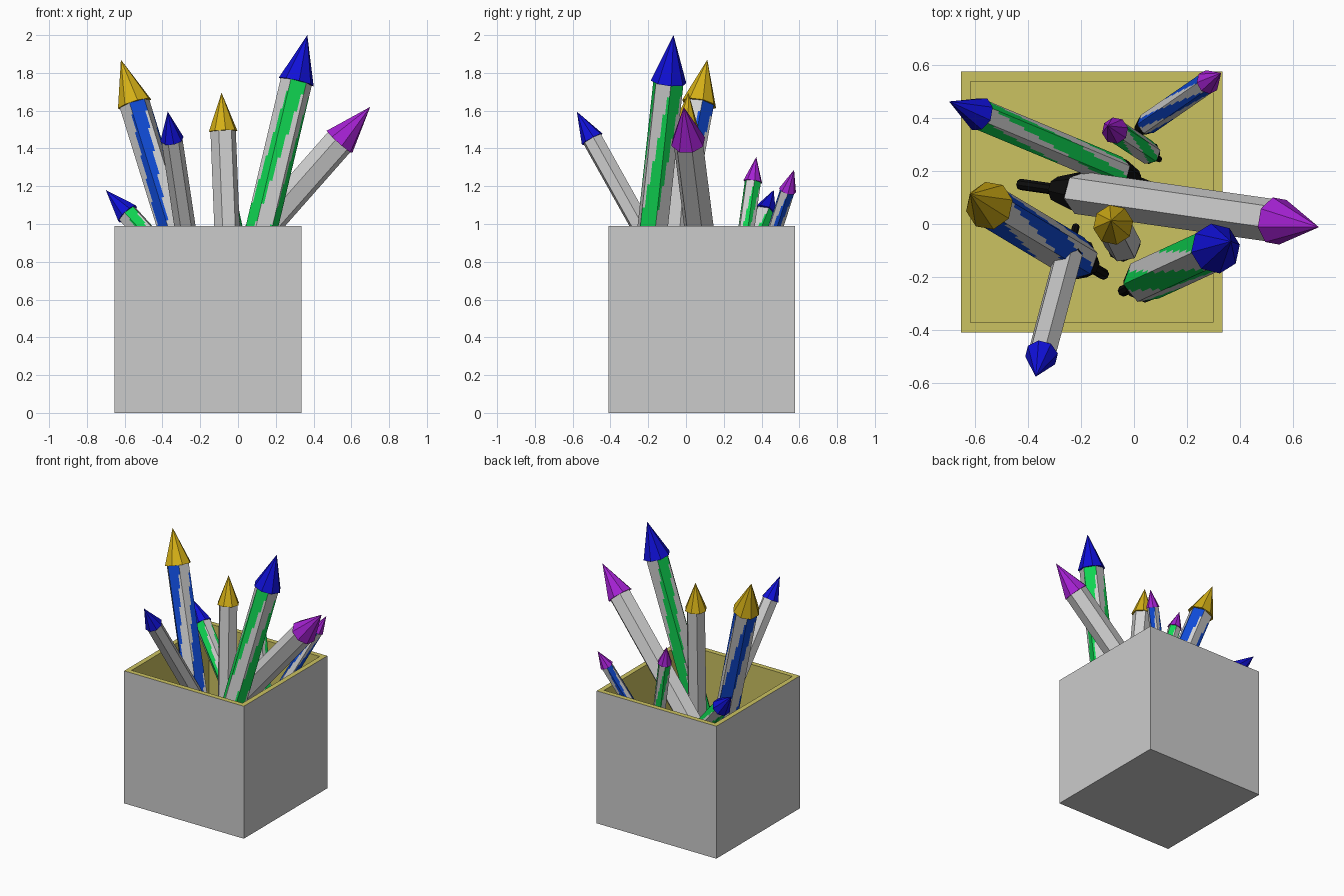
import bpy, bmesh, math
from mathutils import Vector, Matrix

if "Cube" in bpy.data.objects:
    bpy.data.objects.remove(bpy.data.objects["Cube"])


def material(name, rgb):
    m = bpy.data.materials.new(name)
    m.diffuse_color = (*rgb, 1)
    m.use_nodes = True
    m.node_tree.nodes["Principled BSDF"].inputs["Base Color"].default_value = m.diffuse_color
    return m


GREY = material("grey", (0.6, 0.6, 0.6))
YELLOW = material("pale yellow", (0.6, 0.54, 0.12))
WHITE = material("light grey", (0.64, 0.64, 0.64))
BLACK = material("black", (0.004, 0.004, 0.004))
GOLD = material("gold", (0.66, 0.43, 0.008))
NAVY = material("deep blue", (0.005, 0.005, 0.68))
PURPLE = material("purple", (0.37, 0.015, 0.64))
GREEN = material("green", (0.005, 0.68, 0.085))
BLUE = material("blue", (0.005, 0.07, 0.68))


def finish(bm, name, mats):
    me = bpy.data.meshes.new(name)
    bmesh.ops.recalc_face_normals(bm, faces=bm.faces[:])
    bm.to_mesh(me)
    bm.free()
    for m in mats:
        me.materials.append(m)
    ob = bpy.data.objects.new(name, me)
    bpy.context.collection.objects.link(ob)
    return ob


# Square pot: grey outside, yellow rim and inside
X0, X1, Y0, Y1, TOP, WALL = -0.655, 0.335, -0.41, 0.577, 0.99, 0.052
bm = bmesh.new()
bmesh.ops.create_cube(bm, size=1, matrix=Matrix.Translation(
    ((X0 + X1) / 2, (Y0 + Y1) / 2, TOP / 2)) @ Matrix.Diagonal((X1 - X0, Y1 - Y0, TOP, 1)))
bm.faces.ensure_lookup_table()
top = max(bm.faces, key=lambda f: f.calc_center_median().z)
outside = [f for f in bm.faces if f != top]
bmesh.ops.inset_region(bm, faces=[top], thickness=WALL)
floor = bmesh.ops.extrude_discrete_faces(bm, faces=[top])["faces"][0]
bmesh.ops.translate(bm, verts=floor.verts[:], vec=(0, 0, WALL - TOP))
for f in bm.faces:
    f.material_index = 0 if f in outside else 1
finish(bm, "pot", [GREY, YELLOW])


# Pencil profile along a unit length, from the writing end (0) to the cone tip (1)
NIB_R, COLLAR_R, BODY_R, CAP_R = 0.0125, 0.029, 0.048, 0.054
COLLAR_Z, BODY_Z, CAP_Z = 0.125, 0.2, 0.856


def loft(bm, rings, sides, mat, turn=0.0):
    """Stack of (radius, height) regular polygons, closed at both ends."""
    loops = []
    for r, z in rings:
        if r == 0:
            loops.append([bm.verts.new((0, 0, z))])
        else:
            loops.append([bm.verts.new((r * math.cos(turn + math.tau * i / sides),
                                        r * math.sin(turn + math.tau * i / sides), z))
                          for i in range(sides)])
    faces = []
    for a, b in zip(loops, loops[1:]):
        for i in range(sides):
            j = (i + 1) % sides
            faces.append(bm.faces.new([a[i], a[j], b[0]] if len(b) == 1 else [a[i], a[j], b[j], b[i]]))
    for end in (loops[0], loops[-1]):
        if len(end) > 1:
            faces.append(bm.faces.new(end))
    for f in faces:
        f.material_index = mat


def striped_body(bm):
    """Hexagonal barrel with three steep spiral stripes, coloured cell by cell."""
    cols, rows = 6, 36
    corners = [Vector((math.cos(math.radians(60 * i + 10)), math.sin(math.radians(60 * i + 10)), 0)) * BODY_R
               for i in range(6)]
    ring = [corners[i].lerp(corners[(i + 1) % 6], k / cols) for i in range(6) for k in range(cols)]
    grid = [[bm.verts.new((p.x, p.y, BODY_Z + (CAP_Z - BODY_Z) * r / rows)) for p in ring]
            for r in range(rows + 1)]
    n = len(ring)
    for a, b in zip(grid, grid[1:]):
        for i in range(n):
            j = (i + 1) % n
            f = bm.faces.new([a[i], a[j], b[j], b[i]])
            c = f.calc_center_median()
            angle = math.atan2(c.y, c.x) + math.radians(80) + (CAP_Z - c.z) * 2.6
            f.material_index = 3 if math.cos(3 * angle) > 0 else 1


def pencil(name, tip, end, cap, stripe=None):
    bm = bmesh.new()
    # black nib and collar
    loft(bm, [(NIB_R, 0), (NIB_R, COLLAR_Z), (COLLAR_R, COLLAR_Z), (BODY_R * 0.97, BODY_Z)], 8, 0)
    # barrel
    if stripe:
        striped_body(bm)
    else:
        loft(bm, [(BODY_R, BODY_Z), (BODY_R, CAP_Z)], 6, 1, math.radians(10))
    # pointed coloured cap
    loft(bm, [(CAP_R, CAP_Z), (0, 1)], 8, 2, math.radians(10))
    # stand the unit pencil on the line from end to tip
    tip, end = Vector(tip), Vector(end)
    w = tip - end
    length = w.length
    w.normalize()
    v = w.cross(Vector((1, 0, 0))).normalized()
    u = v.cross(w)
    rot = Matrix((u, v, w)).transposed().to_4x4()
    bm.transform(Matrix.Translation(end) @ rot @ Matrix.Scale(length, 4))
    finish(bm, name, [BLACK, WHITE, cap] + ([stripe] if stripe else []))


pencil("gold_tip_blue_pencil", (-0.62, 0.113, 1.87), (-0.115, -0.19, 0.24), GOLD, BLUE)
pencil("blue_tip_plain_pencil", (-0.372, -0.578, 1.595), (-0.22, -0.01, 0.58), NAVY)
pencil("blue_tip_green_pencil", (0.367, -0.066, 2.0), (-0.04, -0.253, 0.28), NAVY, GREEN)
pencil("gold_tip_plain_pencil", (-0.087, 0.013, 1.695), (-0.03, -0.10, 0.28), GOLD)
pencil("low_green_pencil", (-0.70, 0.464, 1.18), (0.10, 0.13, 0.30), NAVY, GREEN)
pencil("small_blue_pencil", (0.33, 0.572, 1.287), (-0.02, 0.33, 0.53), PURPLE, BLUE)
pencil("small_green_pencil", (-0.10, 0.372, 1.355), (0.095, 0.245, 0.44), PURPLE, GREEN)
pencil("purple_tip_plain_pencil", (0.70, -0.012, 1.62), (-0.43, 0.15, 0.34), PURPLE)
